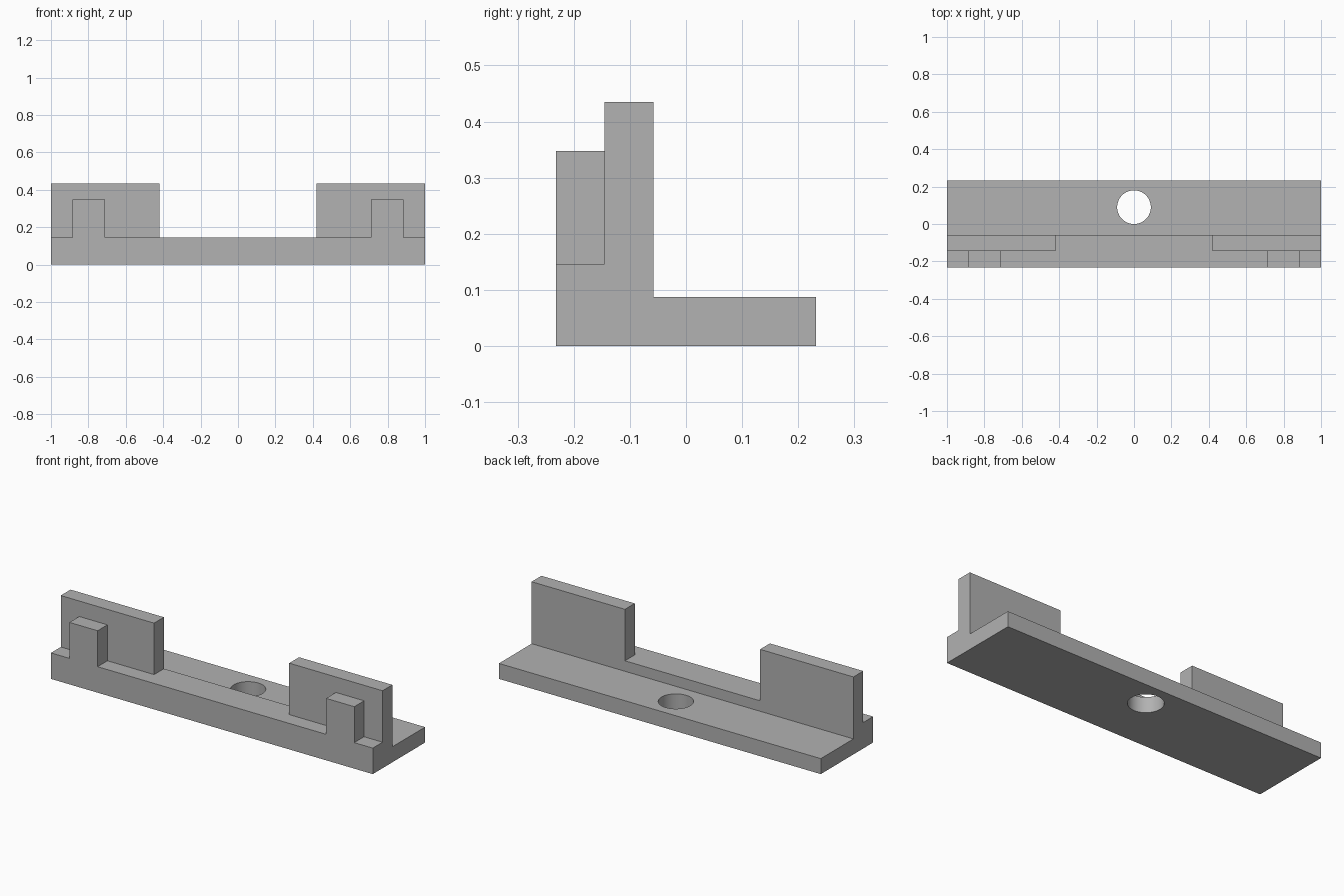
import bpy
import bmesh
import math
from mathutils import Vector

cube = bpy.data.objects.get("Cube")
if cube:
    bpy.data.objects.remove(cube, do_unlink=True)

# Shared dimensions
HALF_LENGTH = 1.0
FRONT, WALL_FRONT, WALL_BACK, BACK = -0.232, -0.145, -0.058, 0.232
PLATE_TOP, STEP_TOP, TAB_TOP, WALL_TOP = 0.087, 0.146, 0.348, 0.435
HOLE_Y, HOLE_RADIUS = 0.09, 0.09

grey = bpy.data.materials.new("plain grey")
grey.use_nodes = True
colour = (0.445, 0.445, 0.445, 1)
grey.diffuse_color = colour
grey.node_tree.nodes["Principled BSDF"].inputs["Base Color"].default_value = colour


def make_object(name, bm):
    bmesh.ops.recalc_face_normals(bm, faces=bm.faces)
    mesh = bpy.data.meshes.new(name)
    bm.to_mesh(mesh)
    bm.free()
    mesh.materials.append(grey)
    obj = bpy.data.objects.new(name, mesh)
    bpy.context.collection.objects.link(obj)
    return obj


def extrude_along_x(name, profile, x0, x1):
    """Extrude a closed (y, z) profile from x0 to x1."""
    bm = bmesh.new()
    face = bm.faces.new([bm.verts.new((x0, y, z)) for y, z in profile])
    result = bmesh.ops.extrude_face_region(bm, geom=[face], use_keep_orig=True)
    moved = [v for v in result["geom"] if isinstance(v, bmesh.types.BMVert)]
    bmesh.ops.translate(bm, verts=moved, vec=Vector((x1 - x0, 0, 0)))
    return make_object(name, bm)


def block(name, x0, x1, y0, y1, z0, z1):
    return extrude_along_x(name, [(y0, z0), (y1, z0), (y1, z1), (y0, z1)], x0, x1)


# Stepped base: thin plate behind a raised front rail
base = extrude_along_x("base", [
    (FRONT, 0), (BACK, 0), (BACK, PLATE_TOP),
    (WALL_BACK, PLATE_TOP), (WALL_BACK, STEP_TOP), (FRONT, STEP_TOP),
], -HALF_LENGTH, HALF_LENGTH)

# Round screw hole through the plate
bm = bmesh.new()
bmesh.ops.create_cone(bm, cap_ends=True, segments=64, radius1=HOLE_RADIUS,
                      radius2=HOLE_RADIUS, depth=0.5)
bmesh.ops.translate(bm, verts=bm.verts, vec=Vector((0, HOLE_Y, 0)))
cutter = make_object("hole_cutter", bm)
cutter.hide_render = True
cutter.hide_set(True)
cut = base.modifiers.new("screw hole", "BOOLEAN")
cut.operation = "DIFFERENCE"
cut.solver = "EXACT"
cut.object = cutter

# Bake the cut, then smooth the hole wall only
bpy.context.view_layer.objects.active = base
base.select_set(True)
bpy.ops.object.modifier_apply(modifier=cut.name)
bpy.data.objects.remove(cutter, do_unlink=True)
bpy.ops.object.shade_smooth_by_angle(angle=math.radians(30))

# Upright walls at the ends, each with a shorter tab in front
for side, sign in (("left", 1), ("right", -1)):
    block(side + "_wall", sign * 0.42, sign * HALF_LENGTH,
          WALL_FRONT, WALL_BACK, STEP_TOP, WALL_TOP)
    block(side + "_tab", sign * 0.71, sign * 0.885,
          FRONT, WALL_FRONT, STEP_TOP, TAB_TOP)
